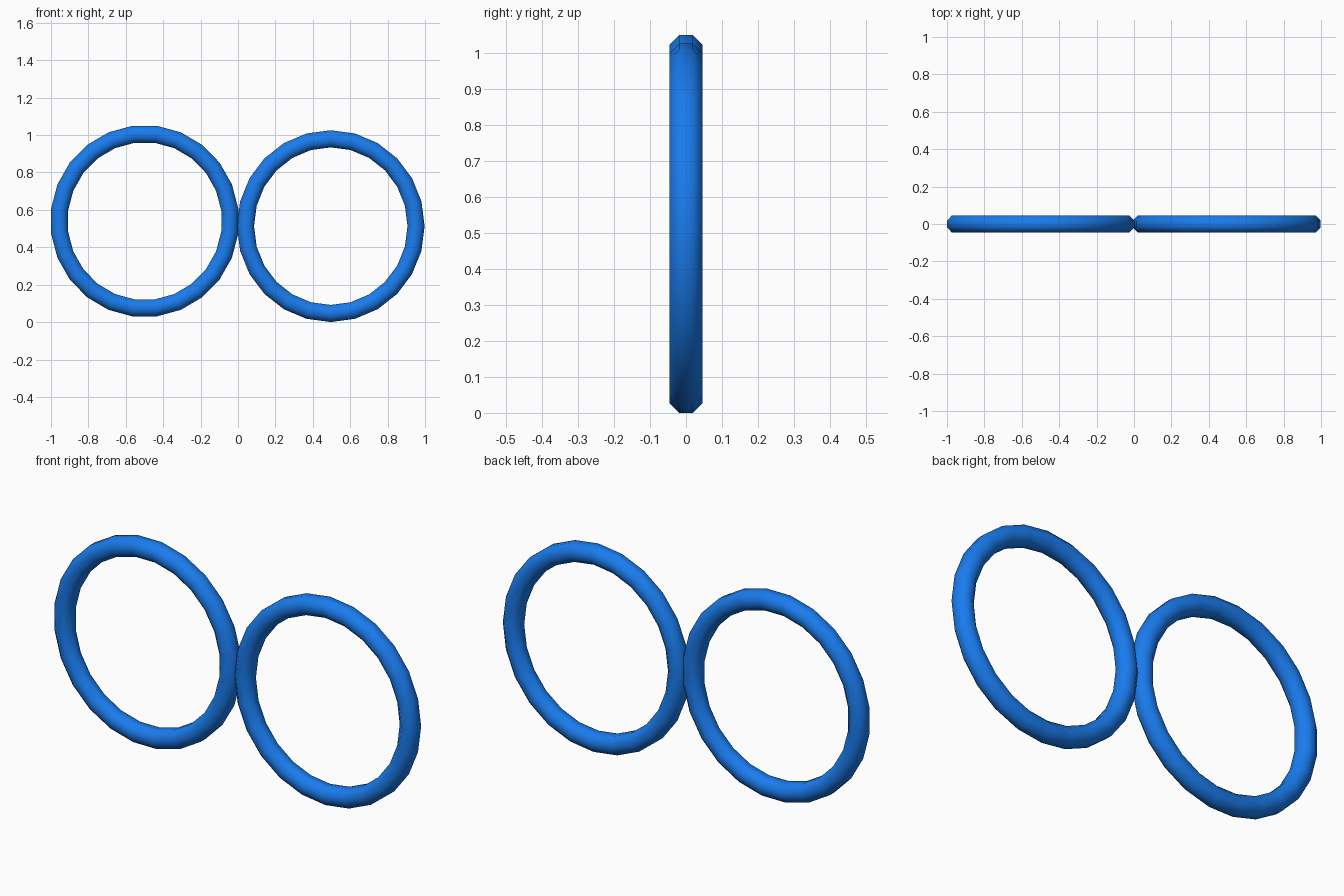
import bpy, bmesh
from math import sin, cos, pi

if "Cube" in bpy.data.objects:
    bpy.data.objects.remove(bpy.data.objects["Cube"])

SEGMENTS, SIDES, TUBE = 24, 8, 0.0495

mat = bpy.data.materials.new("blue")
mat.diffuse_color = (0.01, 0.2, 0.85, 1)
mat.use_nodes = True
mat.node_tree.nodes["Principled BSDF"].inputs["Base Color"].default_value = mat.diffuse_color


def ring(name, cx, cz, rx, rz, phase):
    """Upright ring in the XZ plane with an octagonal tube, flats facing out."""
    bm = bmesh.new()
    loops = []
    for i in range(SEGMENTS):
        a = 2 * pi * (i + phase) / SEGMENTS
        loop = []
        for j in range(SIDES):
            b = 2 * pi * (j + 0.5) / SIDES
            out = TUBE * cos(b)
            loop.append(bm.verts.new((cx + (rx + out) * cos(a),
                                      TUBE * sin(b),
                                      cz + (rz + out) * sin(a))))
        loops.append(loop)
    for i in range(SEGMENTS):
        p, q = loops[i], loops[(i + 1) % SEGMENTS]
        for j in range(SIDES):
            k = (j + 1) % SIDES
            bm.faces.new((p[j], p[k], q[k], q[j]))
    bmesh.ops.recalc_face_normals(bm, faces=bm.faces)
    for f in bm.faces:
        f.smooth = True
    mesh = bpy.data.meshes.new(name)
    bm.to_mesh(mesh)
    bm.free()
    mesh.materials.append(mat)
    obj = bpy.data.objects.new(name, mesh)
    bpy.context.collection.objects.link(obj)


# Left ring sits slightly higher; the two touch at x = 0
ring("left_ring", -0.499, 0.54, 0.459, 0.468, 0.5)
ring("right_ring", 0.496, 0.513, 0.456, 0.467, 0.0)
